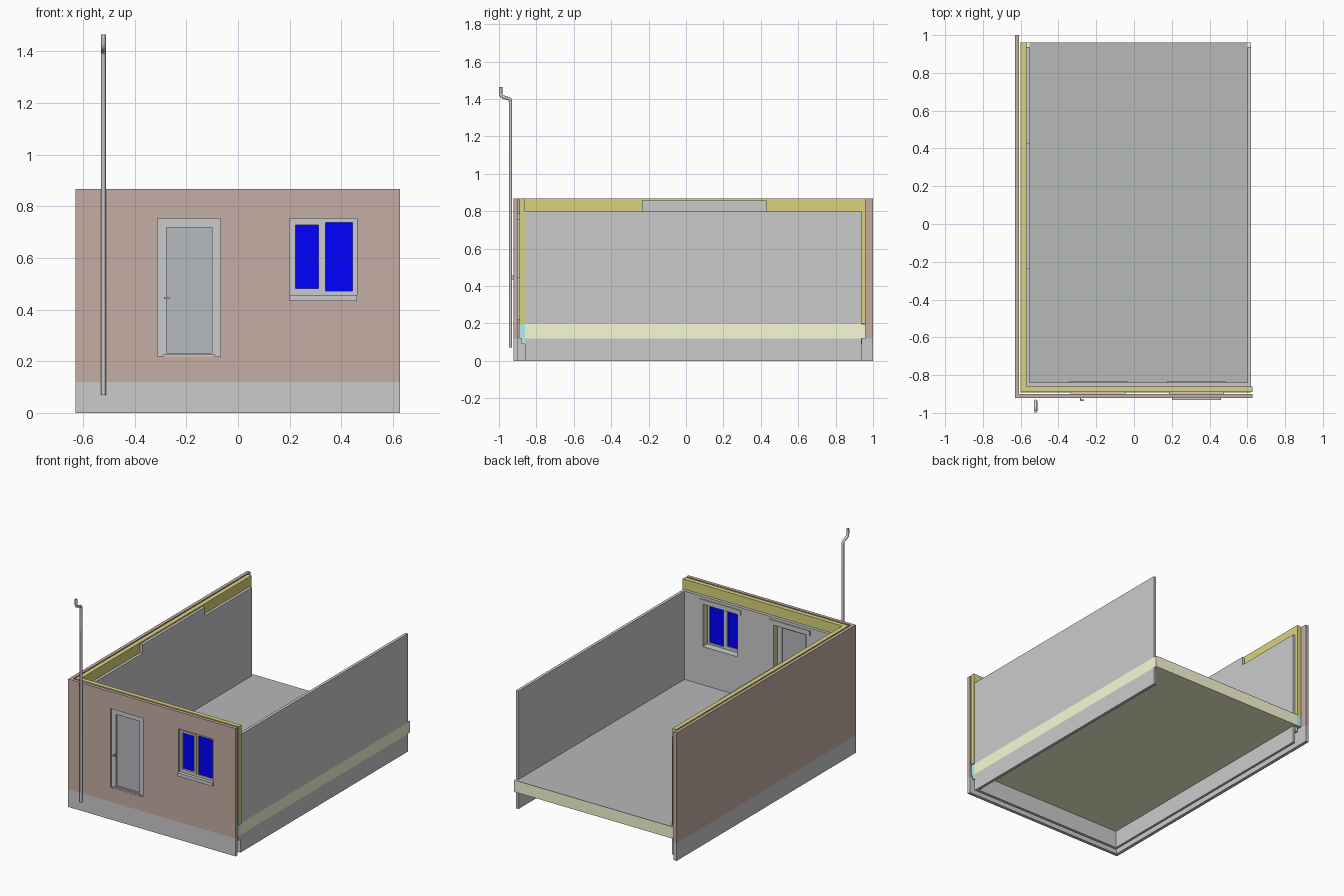
import bpy, bmesh, math
from mathutils import Vector

if "Cube" in bpy.data.objects:
    bpy.data.objects.remove(bpy.data.objects["Cube"])


def material(name, rgb):
    m = bpy.data.materials.new(name)
    m.diffuse_color = (*rgb, 1)
    m.use_nodes = True
    m.node_tree.nodes["Principled BSDF"].inputs["Base Color"].default_value = m.diffuse_color
    return m


BRICK = material("brick", (0.56, 0.42, 0.37))
YELLOW = material("cavity_insulation", (0.70, 0.65, 0.21))
PALE = material("pale_slab", (0.95, 0.95, 0.68))
BLUE = material("blue_glass", (0.0, 0.0, 1.0))
CYAN = material("cyan_insulation", (0.45, 0.85, 0.9))
PANEL = material("door_panel", (0.46, 0.48, 0.52))
FLOOR = material("floor_grey", (0.47, 0.49, 0.48))


def finish(name, bm, mat=None):
    me = bpy.data.meshes.new(name)
    bm.to_mesh(me)
    bm.free()
    ob = bpy.data.objects.new(name, me)
    bpy.context.collection.objects.link(ob)
    if mat:
        me.materials.append(mat)
    return ob


def box(name, x, y, z, mat=None):
    bm = bmesh.new()
    bmesh.ops.create_cube(bm, size=1)
    for v in bm.verts:
        v.co = [a + (b - a) * (c + 0.5) for (a, b), c in zip((x, y, z), v.co)]
    return finish(name, bm, mat)


def thicken(ob, t):
    s = ob.modifiers.new("thickness", 'SOLIDIFY')
    s.thickness, s.offset = t, 0


def pierced(name, x, y, z, holes, mat=None):
    """Upright panel facing front, with rectangular holes (x0, x1, z0, z1)."""
    xs = sorted({*x, *(h[i] for h in holes for i in (0, 1))})
    zs = sorted({*z, *(h[i] for h in holes for i in (2, 3))})
    bm = bmesh.new()
    ym = sum(y) / 2
    for a, b in zip(xs, xs[1:]):
        for c, d in zip(zs, zs[1:]):
            mx, mz = (a + b) / 2, (c + d) / 2
            if any(h[0] < mx < h[1] and h[2] < mz < h[3] for h in holes):
                continue
            bm.faces.new([bm.verts.new(p) for p in
                          ((a, ym, c), (b, ym, c), (b, ym, d), (a, ym, d))])
    bmesh.ops.remove_doubles(bm, verts=bm.verts, dist=1e-5)
    ob = finish(name, bm, mat)
    thicken(ob, y[1] - y[0])


DOOR = (-0.311, -0.067, 0.218, 0.752)
WINDOW = (0.20, 0.46, 0.455, 0.752)
OPENINGS = [DOOR, WINDOW]

# Outer leaf: brick on a plain base
pierced("front_brick", (-0.63, 0.627), (-0.922, -0.9), (0.12, 0.868), OPENINGS, BRICK)
box("left_brick", (-0.63, -0.608), (-0.9, 1.0), (0.12, 0.868), BRICK)
box("front_base", (-0.63, 0.627), (-0.922, -0.9), (0, 0.12))
box("left_base", (-0.63, -0.608), (-0.9, 1.0), (0, 0.12))

# Cavity insulation with the stepped strip at its foot
pierced("front_insulation", (-0.6, 0.627), (-0.89, -0.86), (0.2, 0.868), OPENINGS, YELLOW)
box("left_insulation", (-0.6, -0.57), (-0.86, 0.96), (0.2, 0.868), YELLOW)
box("front_strip_upper", (-0.6, 0.62), (-0.893, -0.86), (0.12, 0.2), CYAN)
box("front_strip_lower", (-0.59, 0.62), (-0.88, -0.86), (0.09, 0.12), CYAN)
box("left_strip_upper", (-0.6, -0.57), (-0.86, 0.96), (0.12, 0.2), CYAN)
box("left_strip_lower", (-0.59, -0.57), (-0.86, 0.94), (0.09, 0.12), CYAN)

# Floor slab with finish
box("floor_slab", (-0.57, 0.62), (-0.86, 0.96), (0.12, 0.197), PALE)
box("floor_finish", (-0.553, 0.602), (-0.841, 0.96), (0.197, 0.2), FLOOR)

# Inner leaf and its foundation, open at the back
pierced("front_inner_wall", (-0.57, 0.62), (-0.86, -0.84), (0.197, 0.8), OPENINGS)
box("right_inner_wall", (0.6, 0.62), (-0.84, 0.938), (0.197, 0.8))
bm = bmesh.new()
bm.faces.new([bm.verts.new((-0.561, y, z)) for y, z in (
    (-0.84, 0.197), (0.938, 0.197), (0.938, 0.8), (0.43, 0.8),
    (0.43, 0.858), (-0.235, 0.858), (-0.235, 0.8), (-0.84, 0.8))])
thicken(finish("left_inner_wall", bm), 0.018)
box("front_foundation", (-0.57, 0.62), (-0.86, -0.84), (0, 0.12))
box("left_foundation", (-0.57, -0.552), (-0.84, 0.938), (0, 0.12))
box("right_foundation", (0.6, 0.62), (-0.84, 0.938), (0, 0.12))

# Lintels inside and cavity trays over both openings
for label, xc in (("door", -0.19), ("window", 0.33)):
    box(label + "_lintel", (xc - 0.155, xc + 0.155), (-0.858, -0.834), (0.75, 0.782))
    box(label + "_cavity_tray", (xc - 0.145, xc + 0.145), (-0.9, -0.89), (0.753, 0.79))

# Door
pierced("door_frame", DOOR[:2], (-0.912, -0.886), DOOR[2:], [(-0.276, -0.1, 0.232, 0.718)])
box("door_panel", (-0.276, -0.1), (-0.903, -0.893), (0.232, 0.718), PANEL)
box("door_threshold", (-0.29, -0.09), (-0.922, -0.91), (0.219, 0.227))
box("door_handle_stem", (-0.287, -0.281), (-0.934, -0.91), (0.442, 0.448))
box("door_handle_grip", (-0.287, -0.265), (-0.936, -0.93), (0.442, 0.448))

# Window with one opening sash
LEFT_PANE = (0.222, 0.312, 0.482, 0.728)
RIGHT_PANE = (0.338, 0.444, 0.472, 0.738)
pierced("window_frame", WINDOW[:2], (-0.91, -0.886), WINDOW[2:], [LEFT_PANE, RIGHT_PANE])
pierced("window_sash", (0.21, 0.324), (-0.915, -0.91), (0.47, 0.74), [LEFT_PANE])
for label, p in (("left", LEFT_PANE), ("right", RIGHT_PANE)):
    box(label + "_glass", p[:2], (-0.902, -0.894), p[2:], BLUE)
box("window_sill", (0.2, 0.46), (-0.932, -0.886), (0.445, 0.457))
box("window_sill_lip", (0.2, 0.46), (-0.932, -0.922), (0.434, 0.445))
box("inner_sill", (0.2, 0.46), (-0.886, -0.838), (0.455, 0.461))

# Drainpipe with an offset bend at the top
R = 0.009
cu = bpy.data.curves.new("drainpipe", 'CURVE')
cu.dimensions = '3D'
cu.bevel_depth, cu.bevel_resolution, cu.use_fill_caps = R, 2, True
path = [(-0.938, 0.07), (-0.938, 1.385), (-0.941, 1.396), (-0.95, 1.402),
        (-0.978, 1.411), (-0.987, 1.417), (-0.991, 1.428), (-0.991, 1.465)]
sp = cu.splines.new('POLY')
sp.points.add(len(path) - 1)
for p, (y, z) in zip(sp.points, path):
    p.co = (-0.521, y, z, 1)
pipe = bpy.data.objects.new("drainpipe", cu)
bpy.context.collection.objects.link(pipe)
